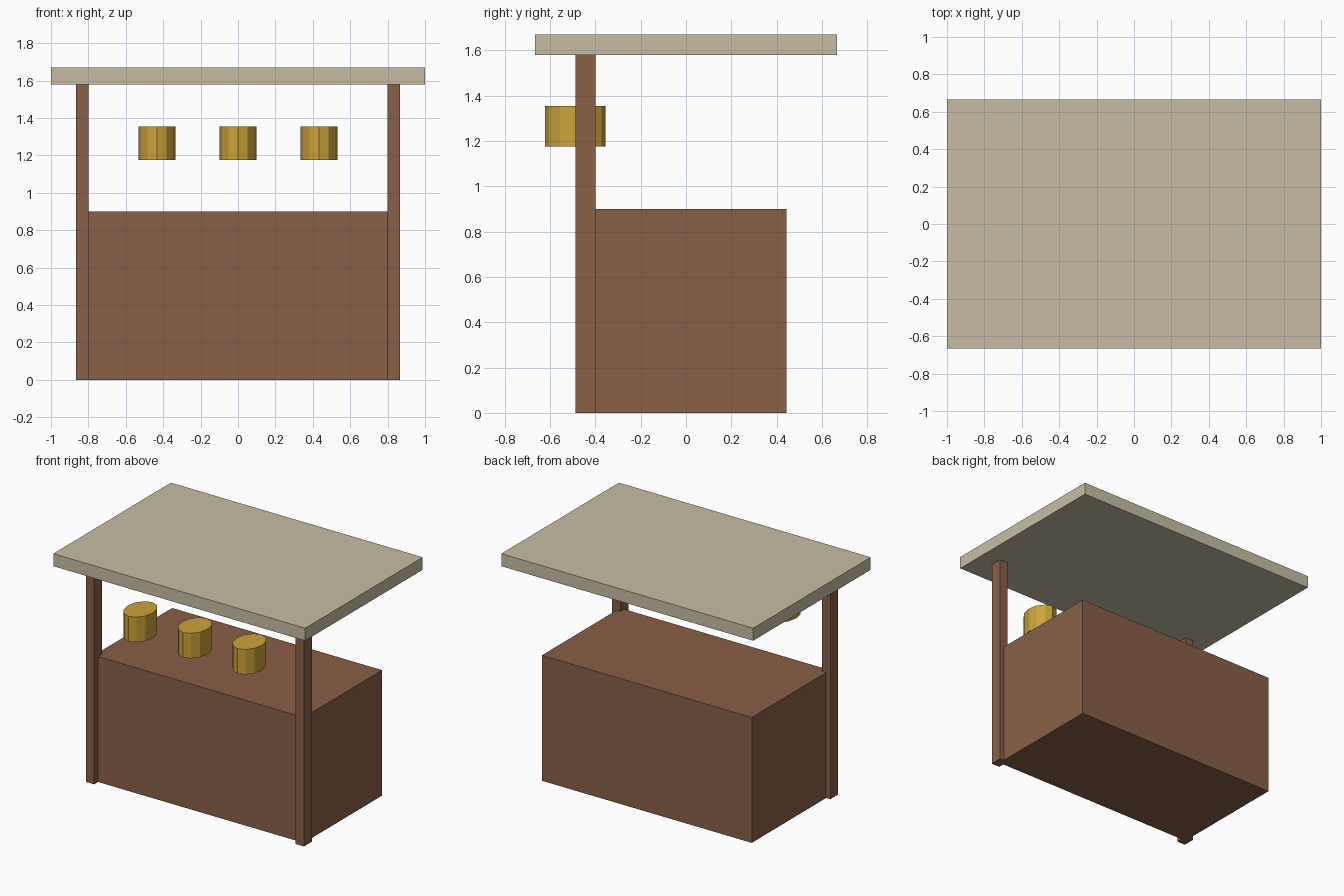
import bpy

cube = bpy.data.objects.get("Cube")
if cube:
    bpy.data.objects.remove(cube, do_unlink=True)


def material(name, rgb):
    mat = bpy.data.materials.new(name)
    mat.use_nodes = True
    color = (*rgb, 1)
    mat.diffuse_color = color
    mat.node_tree.nodes["Principled BSDF"].inputs["Base Color"].default_value = color
    return mat


def finish(name, mat, size):
    obj = bpy.context.object
    obj.name = name
    obj.scale = size
    obj.data.materials.append(mat)
    bpy.ops.object.transform_apply(location=False, rotation=False, scale=True)
    return obj


def box(name, mat, center, size):
    bpy.ops.mesh.primitive_cube_add(size=1, location=center)
    return finish(name, mat, size)


def drum(name, mat, center, size):
    bpy.ops.mesh.primitive_cylinder_add(vertices=12, radius=0.5, depth=1, location=center)
    return finish(name, mat, size)


wood = material("brown wood", (0.25, 0.115, 0.063))
canvas = material("cream canvas", (0.571, 0.515, 0.376))
gold = material("lantern gold", (0.597, 0.366, 0.042))

# Counter block
box("counter", wood, (0, 0, 0.45), (1.667, 0.889, 0.9))

# Front posts centred on the counter's front corners
for side, label in ((1, "left"), (-1, "right")):
    box(f"{label}_post", wood, (side * 0.833, -0.444, 0.79), (0.067, 0.089, 1.58))

# Flat roof slab
box("roof", canvas, (0, 0, 1.625), (2, 1.333, 0.09))

# Row of hanging lanterns
for side, label in ((1, "left"), (0, "middle"), (-1, "right")):
    drum(f"{label}_lantern", gold, (side * 0.433, -0.489, 1.265), (0.2, 0.267, 0.18))
